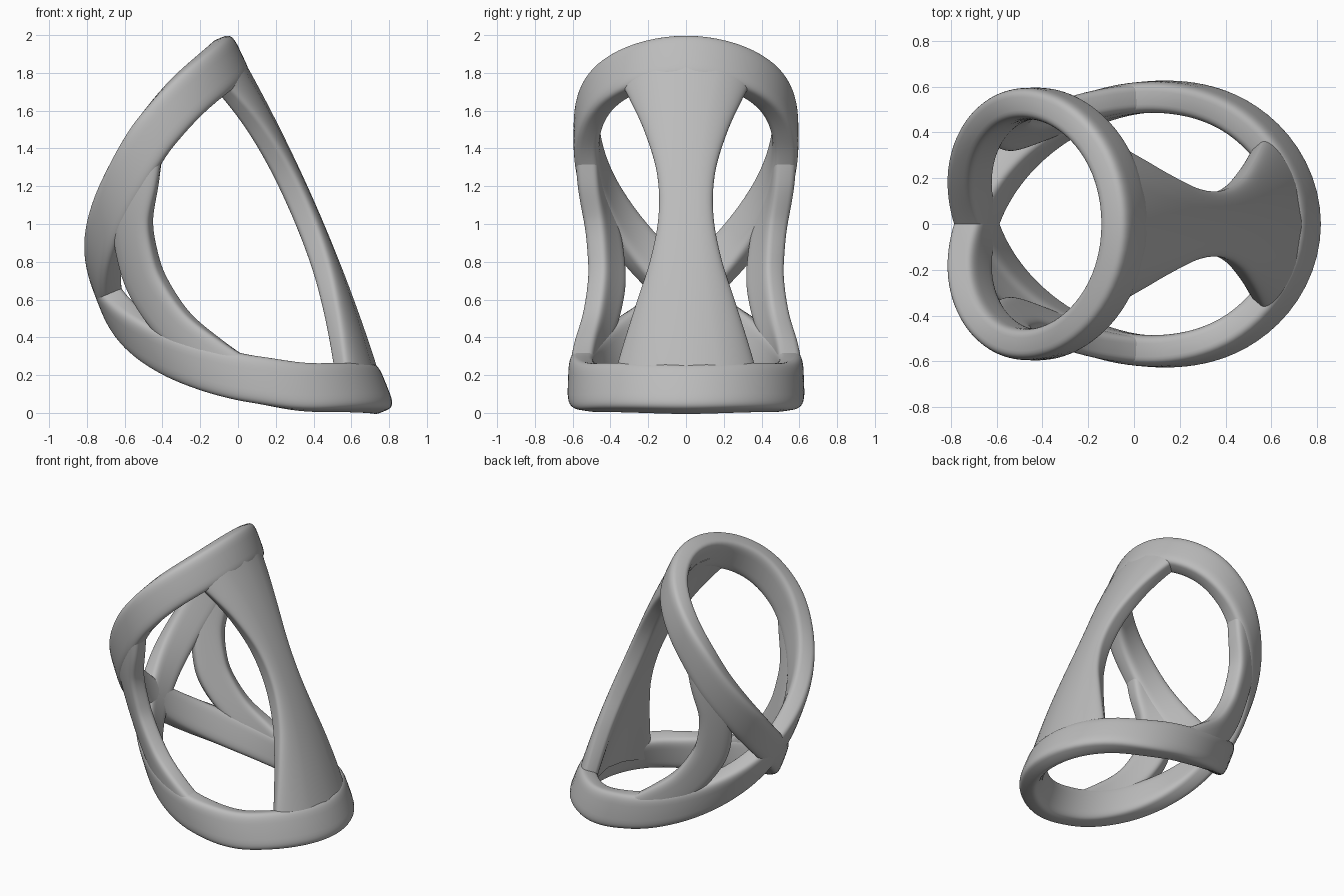
import bpy
import bmesh
from math import sin, cos, pi, radians, copysign
from mathutils import Vector

cube = bpy.data.objects.get("Cube")
if cube:
    bpy.data.objects.remove(cube, do_unlink=True)

grey = bpy.data.materials.new("plain grey")
grey.use_nodes = True
grey.diffuse_color = (0.5, 0.5, 0.5, 1)
grey.node_tree.nodes["Principled BSDF"].inputs["Base Color"].default_value = (0.5, 0.5, 0.5, 1)

# Leaning tube that every strap lies on
AXIS = Vector((-0.38, 0, 0.925))
ACROSS = Vector((0.925, 0, 0.38))
SIDE = Vector((0, 1, 0))
CENTRE = Vector((-0.19, 0, 0.87))
RADIUS = 0.54


def wall(angle, h, depth, bulge):
    """Point on the tube, pushed out by depth; bulge swells the middle."""
    rx = 0.55 - 0.025 * h - 0.015 * h * h + bulge * (1 - h * h) + depth
    ry = 0.535 - 0.02 * h + 0.01 * h * h + depth
    return CENTRE + AXIS * h + ACROSS * rx * cos(angle) + SIDE * ry * sin(angle)


def spline(pts, closed, steps=10):
    """Catmull-Rom curve through pts."""
    n = len(pts)
    if closed:
        # one lap of the figure eight winds twice round the tube
        lap = Vector((4 * pi * RADIUS, 0, 0))
        ctrl = [pts[-1] - lap] + pts + [pts[0] + lap, pts[1] + lap]
    else:
        ctrl = [2 * pts[0] - pts[1]] + pts + [2 * pts[-1] - pts[-2]]
    out = []
    for i in range(n if closed else n - 1):
        a, b, c, d = ctrl[i:i + 4]
        for k in range(steps):
            t = k / steps
            out.append(0.5 * (2 * b + (c - a) * t + (2 * a - 5 * b + 4 * c - d) * t * t
                              + (3 * b - a - 3 * c + d) * t ** 3))
    return out if closed else out + [pts[-1]]


def strap(name, stations, half_depth, closed=False, mirror=1, sides=40, power=4.2,
          shift=0, bulge=0):
    """Sweep a rounded bar along (degrees, height, half width) stations on the wall."""
    pts = [Vector((radians(a) * RADIUS, h, w)) for a, h, w in stations]
    path = spline(pts, closed)
    n = len(path)
    bm = bmesh.new()
    rings = []
    for i, p in enumerate(path):
        if closed:
            a, b = path[i - 1], path[(i + 1) % n]
            tx = (b.x - a.x) % (4 * pi * RADIUS)
        else:
            a, b = path[max(i - 1, 0)], path[min(i + 1, n - 1)]
            tx = b.x - a.x
        t = Vector((tx, b.y - a.y)).normalized()
        ring = []
        for k in range(sides):
            f = 2 * pi * k / sides
            s = p.z * copysign(abs(cos(f)) ** (2 / power), cos(f))
            d = shift + half_depth * copysign(abs(sin(f)) ** (2 / power), sin(f))
            co = wall((p.x - t.y * s) / RADIUS, p.y + t.x * s, d, bulge)
            co.y *= mirror
            ring.append(bm.verts.new(co))
        rings.append(ring)
    for i in range(n if closed else n - 1):
        r0, r1 = rings[i], rings[(i + 1) % n]
        for k in range(sides):
            j = (k + 1) % sides
            bm.faces.new((r0[k], r0[j], r1[j], r1[k]))
    if not closed:
        bm.faces.new(rings[0])
        bm.faces.new(rings[-1])
    bmesh.ops.recalc_face_normals(bm, faces=bm.faces)
    mesh = bpy.data.meshes.new(name)
    bm.to_mesh(mesh)
    bm.free()
    mesh.materials.append(grey)
    obj = bpy.data.objects.new(name, mesh)
    bpy.context.collection.objects.link(obj)
    bpy.ops.object.select_all(action='DESELECT')
    obj.select_set(True)
    bpy.context.view_layer.objects.active = obj
    bpy.ops.object.shade_smooth_by_angle(angle=radians(40))


# Figure-eight strap: upper loop, crossing at the back, lower loop
upper = [(0, 0.87, 0.125), (51, 0.81, 0.123), (87, 0.675, 0.12), (116, 0.48, 0.118),
         (150, 0.22, 0.115)]
lower = [(0, -1.035, 0.128), (56, -0.925, 0.126), (90, -0.75, 0.122), (118, -0.55, 0.118),
         (150, -0.285, 0.115)]
crossing = (-0.035, 0.11)


def loop(half, start):
    left = [(start - a, h, w) for a, h, w in reversed(half[1:])]
    return left + [(start + a, h, w) for a, h, w in half]


strap("figure_eight_strap",
      [(-180, *crossing)] + loop(upper, 0) + [(180, *crossing)] + loop(lower, 360),
      0.069, closed=True)

# Hourglass panel joining the two loops on one side
strap("hourglass_panel",
      [(0, -1.0, 0.40), (0, -0.85, 0.365), (0, -0.55, 0.265), (0, -0.3, 0.185), (0, -0.05, 0.143),
       (0, 0.2, 0.155), (0, 0.45, 0.225), (0, 0.65, 0.31), (0, 0.78, 0.375), (0, 0.85, 0.39)],
      0.066, sides=64, power=5, shift=-0.014, bulge=0.042)

# Curved struts on both sides
for name, m in (("left_strut", 1), ("right_strut", -1)):
    strap(name,
          [(98, 0.62, 0.10), (108, 0.46, 0.10), (121, 0.28, 0.105), (127, 0.1, 0.11),
           (128, -0.08, 0.11), (121, -0.32, 0.10), (107, -0.54, 0.09), (92, -0.74, 0.08)],
          0.062, mirror=m)
